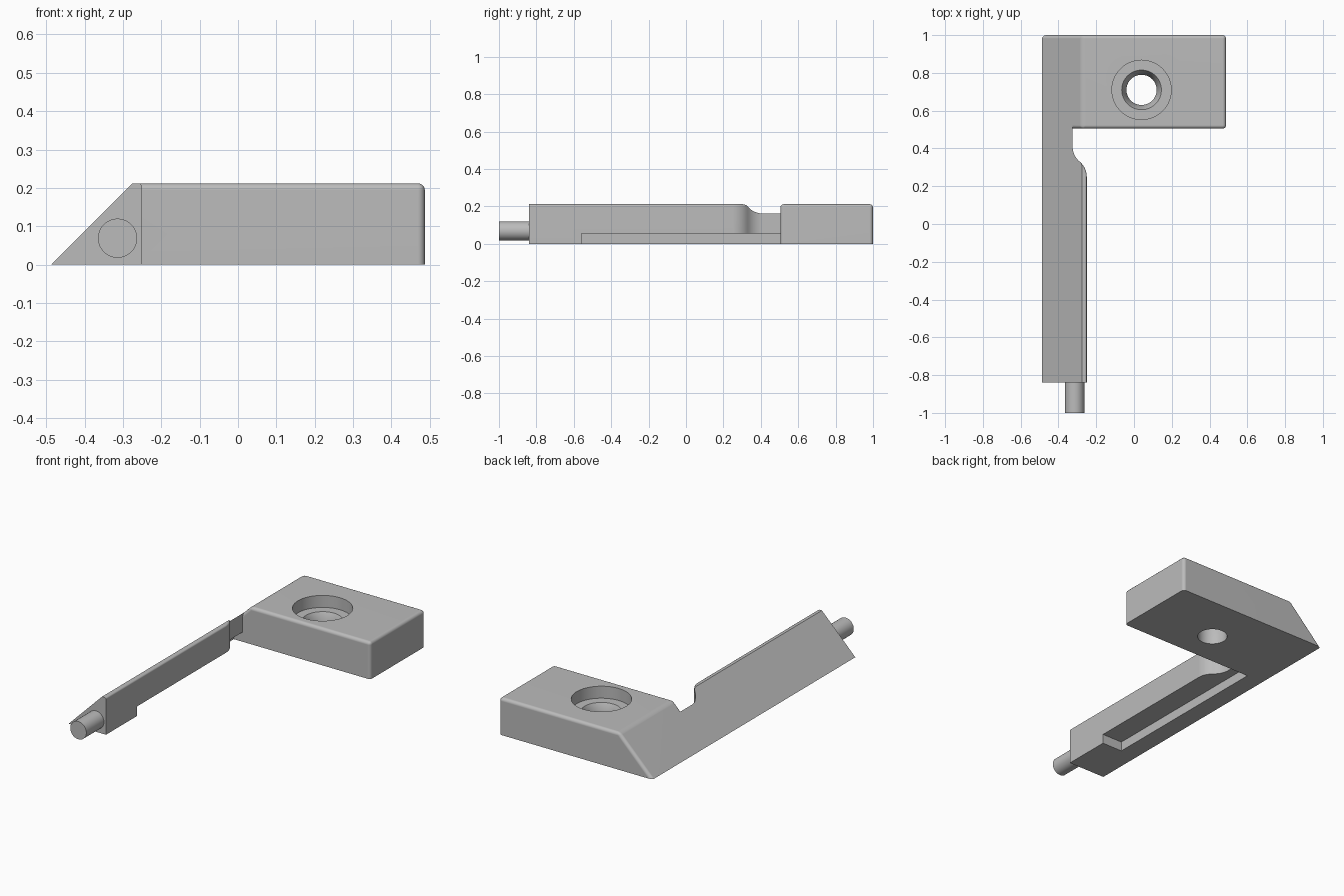
import bpy, bmesh, math
from mathutils import Vector

if "Cube" in bpy.data.objects:
    bpy.data.objects.remove(bpy.data.objects["Cube"])

H = 0.212          # overall height
XL, XR = -0.487, 0.487

grey = bpy.data.materials.new("plain grey")
grey.diffuse_color = (0.5, 0.5, 0.5, 1)
grey.use_nodes = True
grey.node_tree.nodes["Principled BSDF"].inputs["Base Color"].default_value = grey.diffuse_color


def to_object(name, bm):
    bmesh.ops.recalc_face_normals(bm, faces=bm.faces[:])
    mesh = bpy.data.meshes.new(name)
    bm.to_mesh(mesh)
    bm.free()
    mesh.materials.append(grey)
    obj = bpy.data.objects.new(name, mesh)
    bpy.context.collection.objects.link(obj)
    return obj


def prism(points, offset):
    """Closed 3D outline pushed along an offset."""
    bm = bmesh.new()
    face = bm.faces.new([bm.verts.new(p) for p in points])
    ext = bmesh.ops.extrude_face_region(bm, geom=[face])["geom"]
    verts = [g for g in ext if isinstance(g, bmesh.types.BMVert)]
    bmesh.ops.translate(bm, verts=verts, vec=offset)
    bmesh.ops.recalc_face_normals(bm, faces=bm.faces[:])
    return bm


def lathe(name, profile, n=64):
    """Solid of revolution about z from (radius, z) pairs."""
    bm = bmesh.new()
    rings = [[bm.verts.new((r * math.cos(2 * math.pi * i / n),
                            r * math.sin(2 * math.pi * i / n), z))
              for i in range(n)] for r, z in profile]
    for a, b in zip(rings, rings[1:]):
        for i in range(n):
            j = (i + 1) % n
            bm.faces.new((a[i], a[j], b[j], b[i]))
    bm.faces.new(rings[0])
    bm.faces.new(rings[-1])
    return to_object(name, bm)


def combine(obj, other, operation):
    mod = obj.modifiers.new("combine", 'BOOLEAN')
    mod.operation = operation
    mod.solver = 'EXACT'
    mod.object = other
    bpy.context.view_layer.objects.active = obj
    bpy.ops.object.modifier_apply(modifier=mod.name)
    bpy.data.objects.remove(other)


def smooth(obj):
    bpy.ops.object.select_all(action='DESELECT')
    obj.select_set(True)
    bpy.context.view_layer.objects.active = obj
    bpy.ops.object.shade_smooth_by_angle(angle=math.radians(30))
    mod = obj.modifiers.new("normals", 'WEIGHTED_NORMAL')
    mod.keep_sharp = True


# Block: slanted section, rounded everywhere except around the base
section = [(XL, 0), (XR, 0), (XR, H), (XL + H, H)]
bm = prism([(x, 0.505, z) for x, z in section], (0, 0.495, 0))
rounded = [e for e in bm.edges if max(v.co.z for v in e.verts) > 0.1]
bmesh.ops.bevel(bm, geom=rounded, offset=0.018, offset_type='OFFSET',
                segments=5, profile=0.5, affect='EDGES')
block = to_object("bracket_body", bm)

# Stepped screw hole
hole = lathe("hole_cutter", [(0.157, 0.3), (0.157, 0.143), (0.105, 0.143),
                             (0.08, 0.095), (0.08, -0.1)])
hole.location = (0.04, 0.71, 0)
bpy.context.view_layer.update()
combine(block, hole, 'DIFFERENCE')

# Arm: plan outline with an S-curved neck
y0, y1, r, sweep = -0.84, 0.6, 0.1041, math.radians(50.2)
steps = [sweep * i / 8 for i in range(9)]
plan = [(-0.55, y0), (-0.25, y0)]
plan += [(-0.25 - r * (1 - math.cos(t)), 0.25 + r * math.sin(t)) for t in steps]
plan += [(-0.325 + r * (1 - math.cos(t)), 0.41 - r * math.sin(t))
         for t in reversed(steps[:-1])]
plan += [(-0.325, y1), (-0.55, y1)]
bm = prism([(x, y, 0) for x, y in plan], (0, 0, H))
# Round the upper edge along the inner side
rim = [e for e in bm.edges
       if all(v.co.z > 0.1 and v.co.x > -0.5 for v in e.verts)
       and abs(e.verts[0].co.y - e.verts[1].co.y) > 1e-4]
bmesh.ops.bevel(bm, geom=rim, offset=0.01, offset_type='OFFSET',
                segments=4, profile=0.5, affect='EDGES')
# Slice off the outer side at 45 degrees
bmesh.ops.bisect_plane(bm, geom=bm.verts[:] + bm.edges[:] + bm.faces[:],
                       plane_co=(XL, 0, 0), plane_no=Vector((-1, 0, 1)).normalized(),
                       clear_outer=True)
bmesh.ops.holes_fill(bm, edges=[e for e in bm.edges if e.is_boundary], sides=0)
arm = to_object("arm", bm)

# Recess under the arm
outline = [(-0.38, -0.56), (-0.2, -0.56), (-0.2, 0.55), (-0.38, 0.55)]
recess = to_object("recess_cutter",
                   prism([(x, y, -0.05) for x, y in outline], (0, 0, 0.105)))
combine(arm, recess, 'DIFFERENCE')
combine(block, arm, 'UNION')
smooth(block)

# Pin at the arm's front end
pin = lathe("pin", [(0.051, 0), (0.051, 0.17)], 48)
pin.rotation_euler = (math.radians(-90), 0, 0)
pin.location = (-0.314, -1.0, 0.069)
smooth(pin)
